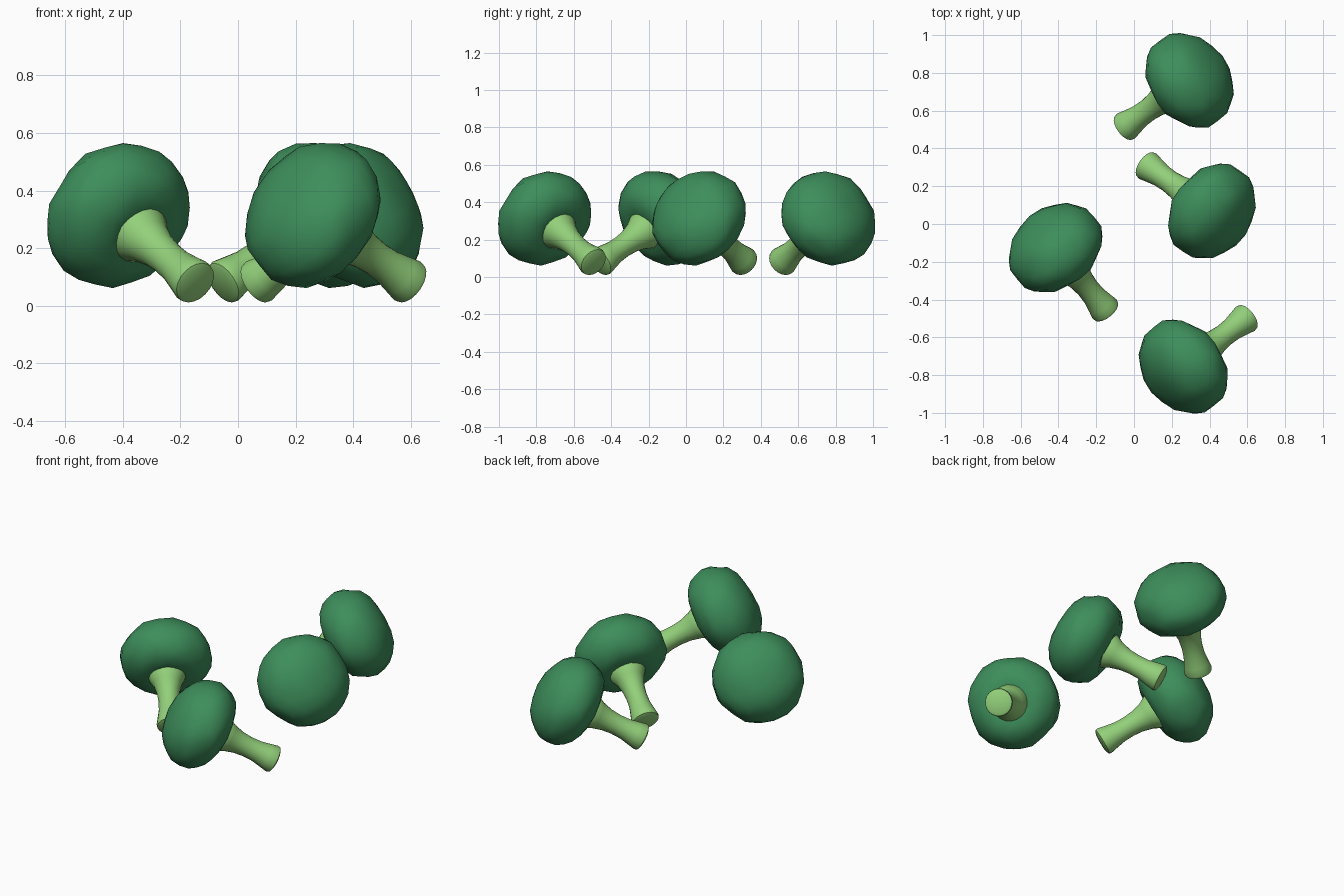
import bpy, bmesh, math, random
from mathutils import Vector, Matrix

if "Cube" in bpy.data.objects:
    bpy.data.objects.remove(bpy.data.objects["Cube"])


def material(name, rgb):
    m = bpy.data.materials.new(name)
    m.diffuse_color = (*rgb, 1)
    m.use_nodes = True
    m.node_tree.nodes["Principled BSDF"].inputs["Base Color"].default_value = m.diffuse_color
    return m


DARK = material("dark_green", (0.047, 0.27, 0.105))
LIGHT = material("light_green", (0.29, 0.63, 0.195))
TILT = math.radians(29)   # stem axis above the ground
CENTRE = 0.49             # crown centre along the axis from the stem end


def finish(name, bm, mat, matrix):
    bmesh.ops.recalc_face_normals(bm, faces=bm.faces)
    me = bpy.data.meshes.new(name)
    bm.to_mesh(me)
    bm.free()
    me.materials.append(mat)
    ob = bpy.data.objects.new(name, me)
    bpy.context.collection.objects.link(ob)
    ob.matrix_world = matrix
    bpy.context.view_layer.objects.active = ob
    ob.select_set(True)
    bpy.ops.object.shade_smooth_by_angle(angle=math.radians(45))
    ob.select_set(False)
    return ob


# crown: flattened lumpy dome with a dimple under it for the stem
def crown(name, matrix):
    random.seed(7)
    bm = bmesh.new()
    bmesh.ops.create_icosphere(bm, subdivisions=3, radius=1)
    for v in bm.verts:
        d = v.co.normalized()
        r = math.hypot(d.x, d.y)
        k = 0.266 * (1 + random.uniform(-0.025, 0.03))
        side = r ** 0.85 / max(r, 1e-6)      # fuller shoulders
        z = d.z * (0.19 if d.z > 0 else 0.175) * k / 0.266
        if d.z < 0 and r < 0.5:
            z += 0.06 * (1 - r / 0.5)        # dimple
        v.co = Vector((d.x * side * k, d.y * side * k, z + CENTRE))
    finish(name, bm, DARK, matrix)


# stem: waisted lathe with a slightly rounded cut end
STEM = [(0, -0.004), (0.06, -0.002), (0.078, 0.006), (0.081, 0.02), (0.073, 0.06),
        (0.062, 0.12), (0.06, 0.18), (0.066, 0.24), (0.082, 0.30),
        (0.105, 0.345), (0.10, 0.42), (0, 0.44)]


def stem(name, matrix):
    bm = bmesh.new()
    vs = [bm.verts.new((r, 0, h)) for r, h in STEM]
    es = [bm.edges.new(p) for p in zip(vs, vs[1:])]
    bmesh.ops.spin(bm, geom=vs + es, axis=(0, 0, 1), cent=(0, 0, 0),
                   angle=2 * math.pi, steps=20)
    bmesh.ops.remove_doubles(bm, verts=bm.verts, dist=0.0005)
    finish(name, bm, LIGHT, matrix)


# four florets lying on their sides: crown position and stem direction
FLORETS = [("back", 0.29, 0.76, 216), ("right", 0.41, 0.07, 145),
           ("left", -0.415, -0.13, 309), ("front", 0.265, -0.755, 38)]
for tag, cx, cy, ang in FLORETS:
    a = math.radians(ang + 180)              # from stem end to crown
    u = CENTRE * math.cos(TILT)
    base = Vector((cx - u * math.cos(a), cy - u * math.sin(a), 0.076))
    mat = (Matrix.Translation(base) @ Matrix.Rotation(a, 4, 'Z')
           @ Matrix.Rotation(math.pi / 2 - TILT, 4, 'Y'))
    crown("crown_" + tag, mat)
    stem("stem_" + tag, mat)
